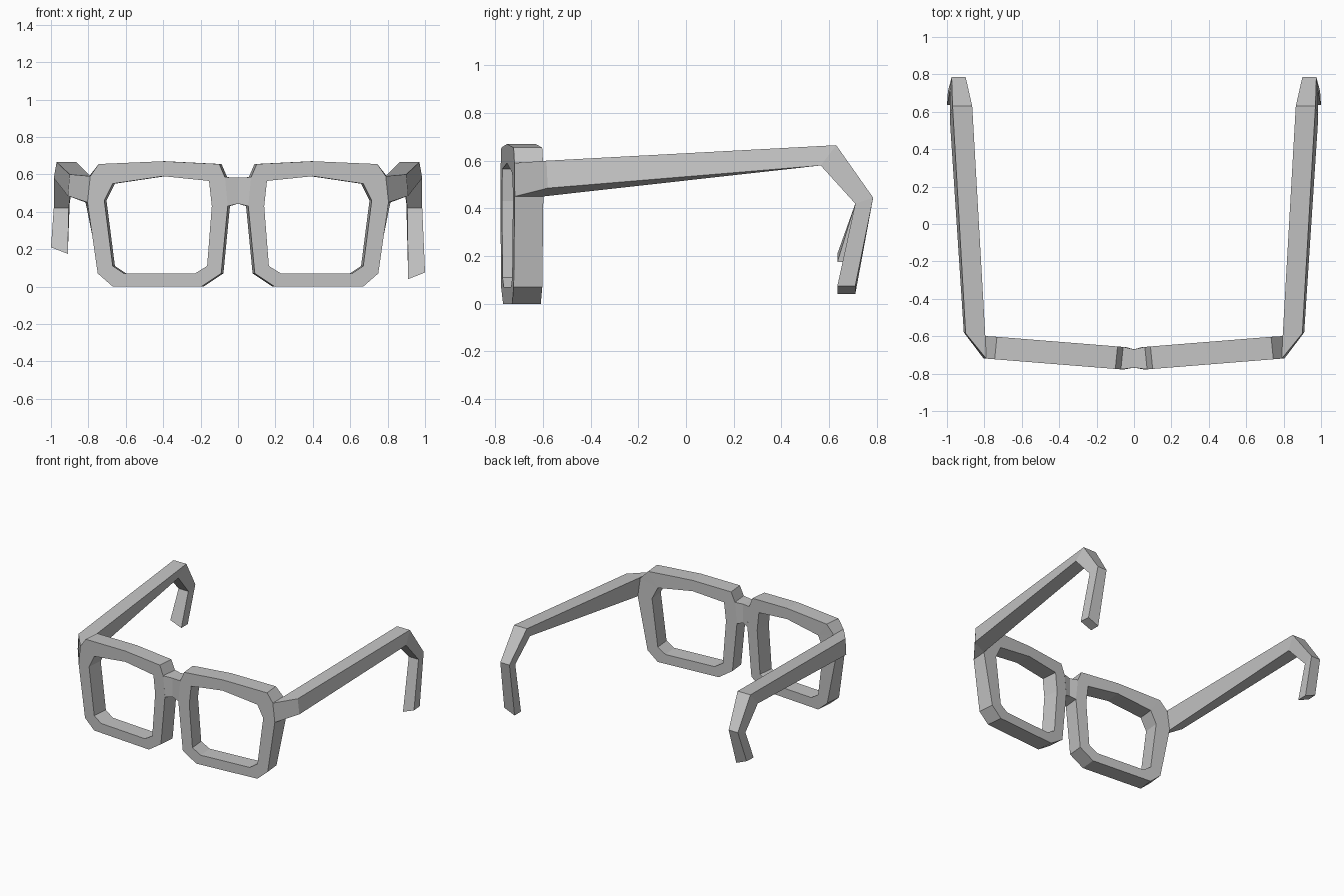
import bpy, bmesh

cube = bpy.data.objects.get("Cube")
if cube:
    bpy.data.objects.remove(cube, do_unlink=True)

grey = bpy.data.materials.new("matte grey")
grey.use_nodes = True
colour = (0.55, 0.55, 0.55, 1)
grey.diffuse_color = colour
grey.node_tree.nodes["Principled BSDF"].inputs["Base Color"].default_value = colour


def loft(name, sections, side=1, closed=False, caps=(False, False)):
    """Skin quads between equal cross-sections, mirrored when side is -1."""
    bm = bmesh.new()
    rows = [[bm.verts.new((side * x, y, z)) for x, y, z in s] for s in sections]
    n = len(rows[0])
    pairs = list(zip(rows, rows[1:]))
    if closed:
        pairs.append((rows[-1], rows[0]))
    for a, b in pairs:
        for i in range(n):
            j = (i + 1) % n
            bm.faces.new((a[i], a[j], b[j], b[i]))
    for row, cap in zip((rows[0], rows[-1]), caps):
        if cap:
            bm.faces.new(row)
    bmesh.ops.remove_doubles(bm, verts=bm.verts, dist=0.0005)
    bmesh.ops.recalc_face_normals(bm, faces=bm.faces)
    mesh = bpy.data.meshes.new(name)
    bm.to_mesh(mesh)
    bm.free()
    mesh.materials.append(grey)
    ob = bpy.data.objects.new(name, mesh)
    bpy.context.collection.objects.link(ob)
    return ob


# Lens rim outline: outer and inner (x, z) pairs, shared inner corners at the top
rim = [((0.10, 0.655), (0.155, 0.565)), ((0.40, 0.67), (0.40, 0.59)),
       ((0.745, 0.655), (0.67, 0.55)), ((0.79, 0.59), (0.67, 0.55)),
       ((0.805, 0.45), (0.715, 0.46)), ((0.75, 0.07), (0.67, 0.11)),
       ((0.67, 0), (0.61, 0.07)), ((0.195, 0), (0.23, 0.07)),
       ((0.09, 0.07), (0.165, 0.11)), ((0.055, 0.43), (0.14, 0.43)),
       ((0.07, 0.585), (0.155, 0.565))]


def front_y(x):
    return -0.778 + 0.08 * (x - 0.06)


def rim_section(outer, inner):
    def point(p, back):
        x, z = p
        shift = 0.01 if x > 0.8 else 0.005 if x > 0.77 else -0.012
        return (x + shift * back, front_y(x) + 0.12 * back, z)
    return [point(outer, 0), point(outer, 1), point(inner, 1), point(inner, 0)]


# Temple arm cross-sections: top outer, top inner, bottom inner, bottom outer
def arm_sections(lift):
    inner_top, inner_bottom = (0.795, -0.6, 0.595), (0.815, -0.6, 0.45)
    return [
        [(0.79, -0.72, 0.59), inner_top, inner_bottom, (0.805, -0.718, 0.45)],
        [(0.90, -0.585, 0.60), inner_top, inner_bottom, (0.91, -0.58, 0.485)],
        [(0.97, 0.63, 0.665), (0.865, 0.63, 0.665), (0.885, 0.565, 0.58), (0.985, 0.565, 0.58)],
        [(0.975, 0.785, 0.445), (0.90, 0.785, 0.445), (0.905, 0.71, 0.42), (0.985, 0.71, 0.42)],
        [(0.995, 0.71, 0.075 + lift), (0.91, 0.71, 0.04 + lift),
         (0.91, 0.635, 0.04 + lift), (1.0, 0.635, 0.075 + lift)],
    ]


# The right arm ends in a shorter ear hook
for side, label, lift in ((1, "left", 0), (-1, "right", 0.135)):
    loft(label + "_rim", [rim_section(o, i) for o, i in rim], side, closed=True)
    loft(label + "_arm", arm_sections(lift), side, caps=(False, True))


# Nose bridge, slightly pinched in the middle
def bridge_section(s):
    return [(s * 0.07, -0.777, 0.585), (s * 0.058, -0.657, 0.585),
            (s * 0.043, -0.658, 0.43), (s * 0.055, -0.778, 0.43)]


middle = [(0, -0.768, 0.582), (0, -0.67, 0.582), (0, -0.67, 0.443), (0, -0.768, 0.443)]
loft("nose_bridge", [bridge_section(-1), middle, bridge_section(1)])
